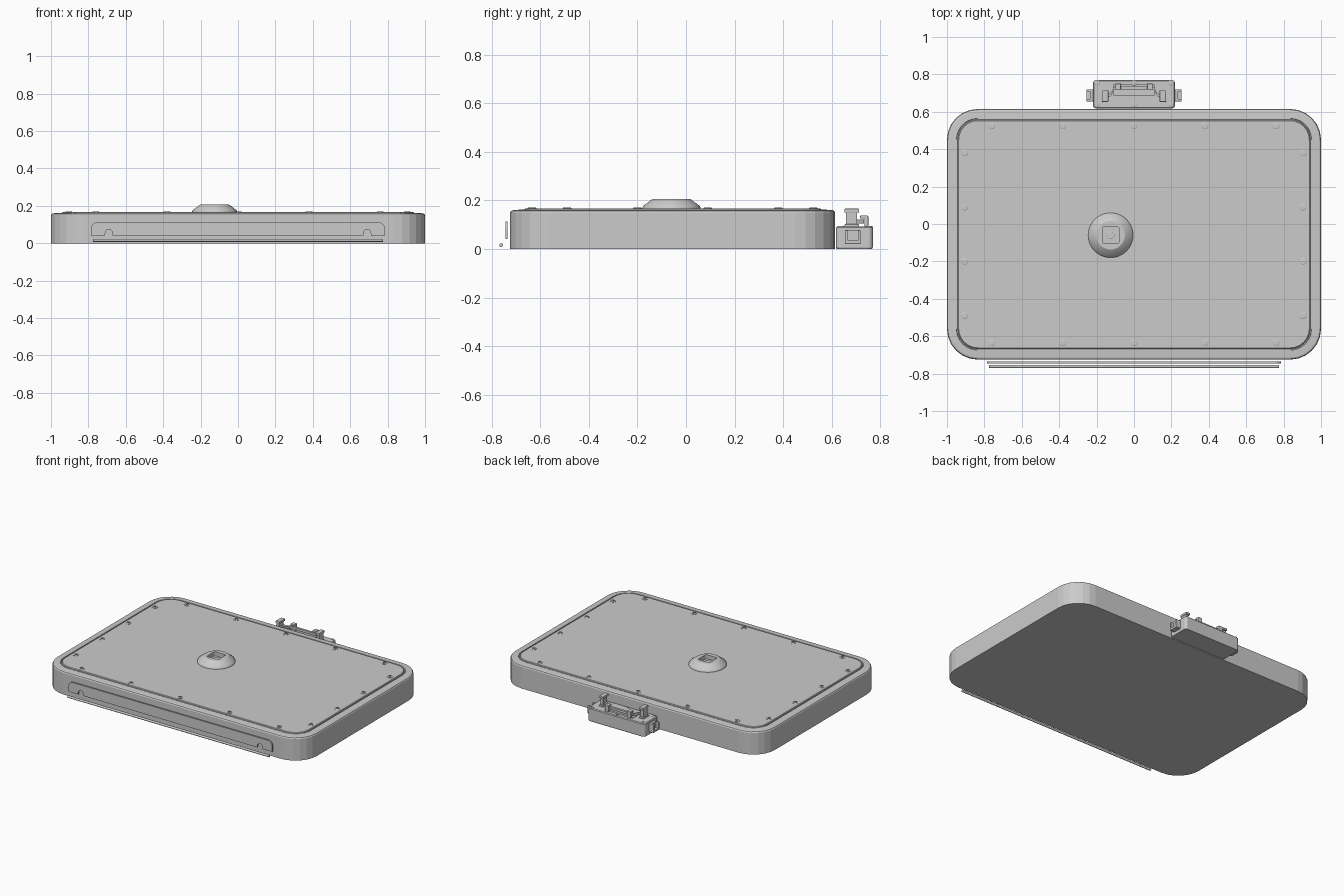
import bpy, bmesh, math
from mathutils import Vector

if "Cube" in bpy.data.objects:
    bpy.data.objects.remove(bpy.data.objects["Cube"])


def make_object(name, bm, smooth=None):
    bmesh.ops.recalc_face_normals(bm, faces=bm.faces[:])
    mesh = bpy.data.meshes.new(name)
    bm.to_mesh(mesh)
    bm.free()
    ob = bpy.data.objects.new(name, mesh)
    bpy.context.collection.objects.link(ob)
    if smooth:
        bpy.ops.object.select_all(action='DESELECT')
        ob.select_set(True)
        bpy.context.view_layer.objects.active = ob
        bpy.ops.object.shade_smooth_by_angle(angle=math.radians(smooth))
    return ob


def rounded_rect(x0, x1, y0, y1, r, n=6):
    pts = []
    for i, (cx, cy) in enumerate([(x1 - r, y1 - r), (x0 + r, y1 - r),
                                  (x0 + r, y0 + r), (x1 - r, y0 + r)]):
        for k in range(n + 1):
            a = math.pi / 2 * (i + k / n)
            pts.append((cx + r * math.cos(a), cy + r * math.sin(a)))
    return pts


def loft(name, loops, smooth=None):
    """Skin matching closed loops and cap both ends."""
    bm = bmesh.new()
    rings = [[bm.verts.new(p) for p in loop] for loop in loops]
    n = len(rings[0])
    for a, b in zip(rings, rings[1:]):
        for i in range(n):
            j = (i + 1) % n
            bm.faces.new((a[i], a[j], b[j], b[i]))
    bm.faces.new(rings[0])
    bm.faces.new(rings[-1])
    return make_object(name, bm, smooth)


def lathe(name, profile, cx, cy, n=32, smooth=None):
    return loft(name, [[(cx + r * math.cos(2 * math.pi * i / n),
                         cy + r * math.sin(2 * math.pi * i / n), z)
                        for i in range(n)] for r, z in profile], smooth)


def box(name, x, y, z, bevel=0):
    bm = bmesh.new()
    bmesh.ops.create_cube(bm, size=1)
    for v in bm.verts:
        v.co = Vector([(a + b) / 2 + (b - a) * c for (a, b), c in zip((x, y, z), v.co)])
    if bevel:
        bmesh.ops.bevel(bm, geom=bm.edges[:], offset=bevel, segments=2,
                        affect='EDGES', profile=0.5)
    return make_object(name, bm)


def cut(ob, *cutters):
    for c in cutters:
        m = ob.modifiers.new("cut", 'BOOLEAN')
        m.operation, m.solver, m.object = 'DIFFERENCE', 'EXACT', c
        bpy.context.view_layer.objects.active = ob
        bpy.ops.object.modifier_apply(modifier=m.name)
    for c in cutters:
        bpy.data.objects.remove(c)


# Case body with chamfered rim, a seam groove and a raised cover panel
profile = [(0, 0), (0, 0.15), (0.004, 0.157), (0.012, 0.16), (0.05, 0.163),
           (0.052, 0.155), (0.057, 0.155), (0.059, 0.164), (0.063, 0.167)]
loft("case_body", [[(x, y, z) for x, y in
                    rounded_rect(-1 + d, 1 - d, -0.725 + d, 0.615 - d, 0.165 - d)]
                   for d, z in profile])

# Cross-head screw, instanced round the cover and the latch
screw = lathe("cover_screw", [(0.018, -0.004), (0.018, 0.002), (0.014, 0.004)], 0, 0, 16)
cut(screw, box("slot_a", (-0.011, 0.011), (-0.0025, 0.0025), (0, 0.01)),
    box("slot_b", (-0.0025, 0.0025), (-0.011, 0.011), (0, 0.01)))
spots = [(x, y, 0.167, 1) for x in (-0.76, -0.38, 0, 0.38, 0.76) for y in (0.525, -0.635)]
spots += [(s * 0.905, y, 0.167, 1) for s in (-1, 1) for y in (0.38, 0.09, -0.2, -0.49)]
spots += [(x, y, 0.092, 0.8) for x in (-0.197, 0, 0.197) for y in (0.638, 0.754)]
for i, (x, y, z, s) in enumerate(spots):
    ob = screw if i == 0 else screw.copy()
    if i:
        bpy.context.collection.objects.link(ob)
        ob.name = "latch_screw" if s < 1 else "cover_screw"
    ob.location, ob.scale = (x, y, z), (s, s, s)

# Round turret with a square pocket and a button inside
cx, cy = -0.125, -0.06
turret = lathe("turret", [(0.12, 0.16), (0.12, 0.171), (0.116, 0.178),
                          (0.082, 0.203), (0.076, 0.207)], cx, cy, 40, 30)
pocket = loft("pocket", [[(cx + x, cy + y, z) for x, y in
                          rounded_rect(-0.044, 0.044, -0.044, 0.044, 0.008, 3)]
                         for z in (0.178, 0.23)])
cut(turret, pocket)
lathe("turret_button", [(0.021, 0.176), (0.021, 0.186), (0.018, 0.188)], cx, cy, 20)
lathe("turret_marker", [(0.009, 0.17), (0.009, 0.192)], cx - 0.01, cy + 0.086, 10)

# Front plate: rounded upper corners and two arched notches
half = [(0.785, 0.042), (0.785, 0.078)]
half += [(0.75 + 0.035 * math.cos(a), 0.078 + 0.035 * math.sin(a))
         for a in [math.pi / 2 * k / 6 for k in range(1, 7)]]
notch = [(0.67, 0.042)]
notch += [(0.69 - 0.02 * math.cos(math.pi * k / 8), 0.054 + 0.02 * math.sin(math.pi * k / 8))
          for k in range(9)] + [(0.71, 0.042)]
right = notch + half
outline = right + [(-x, z) for x, z in reversed(right)]
loft("front_plate", [[(x, y, z) for x, z in outline] for y in (-0.745, -0.735)])

# Hinge rod in front of the plate
loft("front_rod", [[(x, -0.762 + 0.008 * math.cos(math.pi * k / 6),
                     0.016 + 0.008 * math.sin(math.pi * k / 6)) for k in range(12)]
                   for x in (-0.775, 0.775)], 40)

# Rear latch: housing with a shallow recess in its top
housing = loft("latch_housing", [[(x, y, z) for x, y in
                                  rounded_rect(-0.22 + d, 0.22 - d, 0.618 + d, 0.77 - d, 0.018, 4)]
                                 for d, z in ((0.003, 0), (0, 0.006), (0, 0.088), (0.005, 0.093))])
cut(housing, box("recess", (-0.11, 0.11), (0.69, 0.742), (0.07, 0.12)))

for s in (-1, 1):
    def span(a, b):
        return tuple(sorted((s * a, s * b)))
    # Side lugs: a U-shaped bracket holding a block
    lug = box("latch_lug", span(0.21, 0.255), (0.655, 0.72), (0.02, 0.078), 0.004)
    cut(lug, box("lug_slot", span(0.235, 0.27), (0.667, 0.708), (0.035, 0.1)))
    # Upright posts with wider heads
    box("latch_post", span(0.145, 0.165), (0.66, 0.705), (0.085, 0.155))
    box("latch_post_head", span(0.137, 0.168), (0.653, 0.714), (0.15, 0.166), 0.003)
    box("latch_post_foot", span(0.137, 0.172), (0.653, 0.714), (0.088, 0.102), 0.003)
    # Rear clips gripping the bail
    box("latch_clip", span(0.07, 0.1), (0.735, 0.752), (0.088, 0.135), 0.003)
    box("latch_clip_hook", span(0.07, 0.1), (0.718, 0.75), (0.125, 0.138), 0.003)

# Bail bar bowed backwards between the posts
path = [(-0.15, 0.682), (-0.125, 0.69), (-0.105, 0.726), (0.105, 0.726),
        (0.125, 0.69), (0.15, 0.682)]
loft("latch_bail", [[(x, y + dy, z) for dy, z in ((-0.008, 0.105), (0.008, 0.105),
                                                 (0.008, 0.121), (-0.008, 0.121))]
                    for x, y in path])
